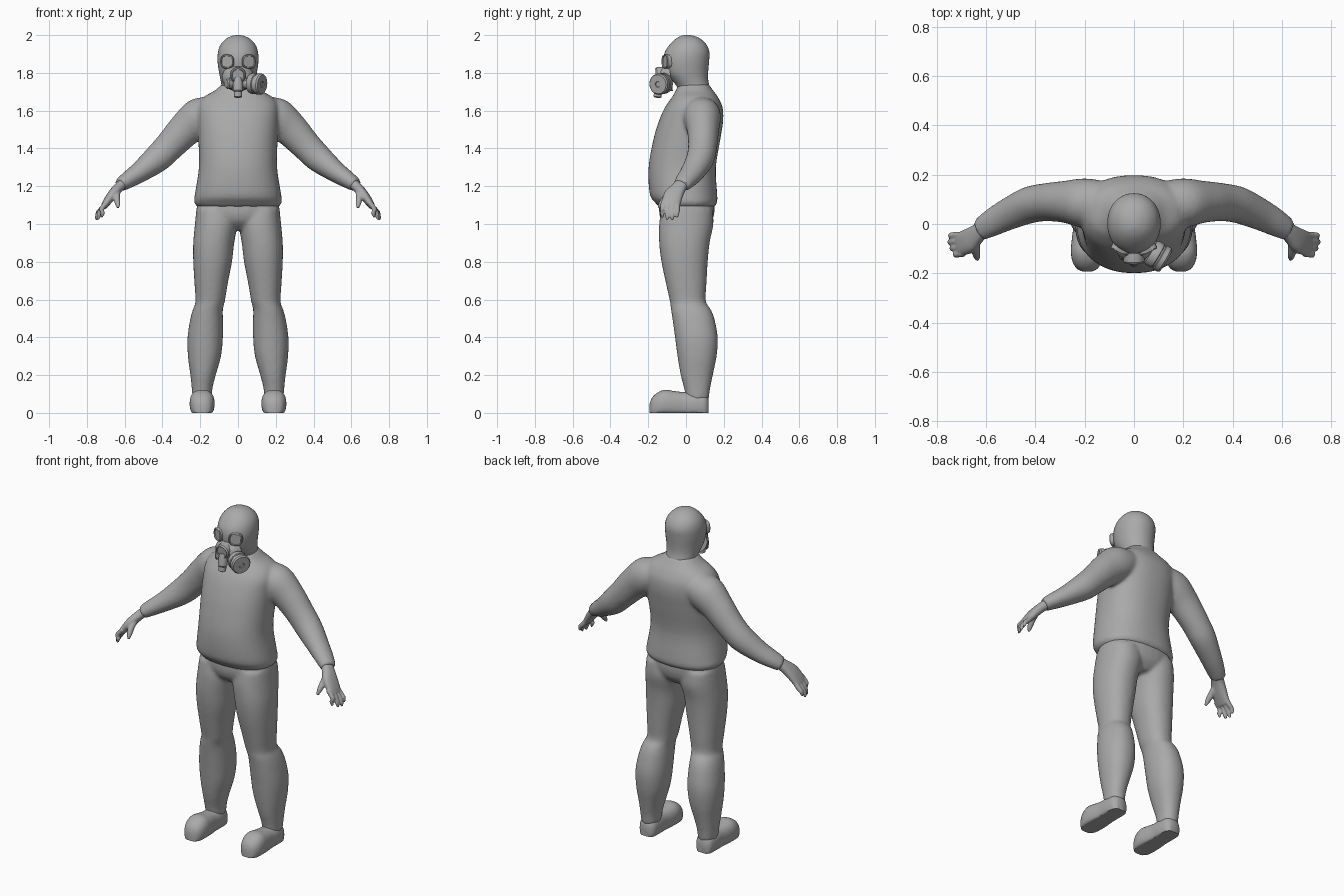
import bpy, bmesh, math
from mathutils import Vector

if "Cube" in bpy.data.objects:
    bpy.data.objects.remove(bpy.data.objects["Cube"])

grey = bpy.data.materials.new("matte grey")
grey.diffuse_color = (0.4, 0.4, 0.4, 1)
grey.use_nodes = True
grey.node_tree.nodes["Principled BSDF"].inputs["Base Color"].default_value = grey.diffuse_color
X, Y, Z = Vector((1, 0, 0)), Vector((0, 1, 0)), Vector((0, 0, 1))


def resample(rings, steps=4):
    """Catmull-Rom interpolation of (centre, u, v) rings."""
    out = []
    for i in range(len(rings) - 1):
        a, b, c, d = (rings[min(max(i + k, 0), len(rings) - 1)] for k in (-1, 0, 1, 2))
        for s in range(steps):
            t = s / steps
            out.append([0.5 * (2 * q + (r - p) * t + (2 * p - 5 * q + 4 * r - w) * t * t
                               + (3 * q - p - 3 * r + w) * t ** 3)
                        for p, q, r, w in zip(a, b, c, d)])
    return out + [rings[-1]]


def loft(bm, rings, power=2.0, n=32, mirror=1):
    """Closed tube through superelliptic rings."""
    loops = []
    for c, u, v in resample(rings):
        loop = []
        for k in range(n):
            a = 2 * math.pi * k / n
            ca, sa = math.cos(a), math.sin(a)
            p = c + u * math.copysign(abs(ca) ** (2 / power), ca) \
                  + v * math.copysign(abs(sa) ** (2 / power), sa)
            loop.append(bm.verts.new((p.x * mirror, p.y, p.z)))
        loops.append(loop)
    for lo, hi in zip(loops, loops[1:]):
        for k in range(n):
            bm.faces.new((lo[k], lo[(k + 1) % n], hi[(k + 1) % n], hi[k]))
    bm.faces.new(loops[0][::-1])
    bm.faces.new(loops[-1])


def level(rows):
    """Horizontal rings from (z, x min, x max, y front, y back)."""
    return [(Vector(((a + b) / 2, (f + k) / 2, z)), X * (b - a) / 2, Y * (k - f) / 2)
            for z, a, b, f, k in rows]


def limb(rows):
    """Rings square to a path from (x, y, z, width, thickness)."""
    pts = [Vector(r[:3]) for r in rows]
    rings = []
    for i, r in enumerate(rows):
        t = (pts[min(i + 1, len(pts) - 1)] - pts[max(i - 1, 0)]).normalized()
        u = (Y - t * t.y).normalized()
        rings.append((pts[i], u * r[3], t.cross(u) * r[4]))
    return rings


def finish(name, bm, voxel=0, smooth=6, angle=40):
    bmesh.ops.recalc_face_normals(bm, faces=bm.faces)
    me = bpy.data.meshes.new(name)
    bm.to_mesh(me)
    bm.free()
    ob = bpy.data.objects.new(name, me)
    bpy.context.collection.objects.link(ob)
    me.materials.append(grey)
    if voxel:
        m = ob.modifiers.new("fuse", 'REMESH')
        m.mode, m.voxel_size, m.use_smooth_shade = 'VOXEL', voxel, True
        m = ob.modifiers.new("soften", 'SMOOTH')
        m.factor, m.iterations = 0.5, smooth
    else:
        bpy.ops.object.select_all(action='DESELECT')
        bpy.context.view_layer.objects.active = ob
        ob.select_set(True)
        bpy.ops.object.shade_smooth_by_angle(angle=math.radians(angle))
    return ob


def lathe(name, centre, axis, profile, stretch=(1, 1), power=2.0, n=32):
    """Turned part: profile of (radius, height along axis)."""
    axis = Vector(axis).normalized()
    u = axis.cross(Z if abs(axis.z) < 0.9 else Y).normalized()
    v = u.cross(axis)
    bm = bmesh.new()
    loops = []
    for r, h in profile:
        loop = []
        for k in range(n):
            a = 2 * math.pi * k / n
            ca, sa = math.cos(a), math.sin(a)
            loop.append(bm.verts.new(
                Vector(centre) + axis * h
                + u * r * stretch[0] * math.copysign(abs(ca) ** (2 / power), ca)
                + v * r * stretch[1] * math.copysign(abs(sa) ** (2 / power), sa)))
        loops.append(loop)
    for lo, hi in zip(loops, loops[1:]):
        for k in range(n):
            bm.faces.new((lo[k], lo[(k + 1) % n], hi[(k + 1) % n], hi[k]))
    bm.faces.new(loops[0][::-1])
    bm.faces.new(loops[-1])
    return finish(name, bm, angle=35)


# sweater: torso and both sleeves
bm = bmesh.new()
loft(bm, level([(z, -w, w, f, k) for z, w, f, k in (
    (1.09, .215, -.14, .15), (1.115, .232, -.165, .165), (1.16, .228, -.192, .165),
    (1.3, .207, -.198, .158), (1.45, .21, -.172, .182), (1.55, .215, -.142, .197),
    (1.62, .215, -.11, .193), (1.67, .185, -.075, .17), (1.705, .125, -.055, .145),
    (1.74, .085, -.04, .12))]), 2.3, 48)
for s in (1, -1):
    loft(bm, limb([(.1, .08, 1.6, .09, .08), (.2, .085, 1.565, .1, .105),
                   (.28, .09, 1.50, .085, .092), (.36, .088, 1.415, .077, .08),
                   (.43, .075, 1.345, .074, .074), (.52, .035, 1.275, .064, .056),
                   (.585, 0, 1.232, .055, .045), (.625, -.025, 1.205, .045, .036)]), mirror=s)
finish("sweater", bm, .01)

# trousers: pelvis and both legs
bm = bmesh.new()
loft(bm, level([(.97, -.09, .09, -.08, .1), (1.01, -.17, .17, -.125, .135),
                (1.06, -.215, .215, -.142, .15), (1.13, -.215, .215, -.14, .15)]), 2.3)
for s in (1, -1):
    loft(bm, level([(1.08, .01, .22, -.13, .14), (1.0, .004, .228, -.142, .145),
                    (.9, .02, .237, -.142, .125), (.8, .032, .237, -.13, .115),
                    (.68, .055, .23, -.105, .108), (.59, .07, .225, -.085, .105),
                    (.55, .08, .238, -.08, .13), (.5, .08, .252, -.072, .15),
                    (.4, .08, .267, -.058, .168), (.3, .09, .265, -.045, .162),
                    (.2, .118, .252, -.028, .142), (.13, .135, .245, -.01, .128),
                    (.07, .14, .24, .0, .12)]), 2.2, 40, s)
finish("trousers", bm, .01)

# shoes with flat soles
for s, side in ((1, "left"), (-1, "right")):
    bm = bmesh.new()
    loft(bm, [(Vector((.19, y, h / 2 - .012)), X * w, Z * (h / 2 + .012)) for y, w, h in (
        (-.192, .02, .05), (-.18, .043, .08), (-.15, .06, .108), (-.11, .066, .122),
        (-.06, .062, .115), (-.01, .056, .11), (.05, .056, .11), (.1, .05, .1),
        (.12, .03, .075))], 2.4, 32, s)
    for v in bm.verts:
        v.co.z = max(v.co.z, 0)
    finish(side + "_shoe", bm, angle=50)

# hands: palm, four fingers and thumb
for s, side in ((1, "left"), (-1, "right")):
    bm = bmesh.new()
    loft(bm, limb([(.59, -.005, 1.23, .034, .028), (.63, -.035, 1.195, .038, .027),
                   (.665, -.065, 1.155, .05, .026), (.695, -.078, 1.115, .05, .021),
                   (.712, -.08, 1.09, .044, .016)]), 2.4, mirror=s)
    for i in range(4):
        y = -.043 - .026 * i
        tip = (.748, .75, .742, .722)[i]
        end = (1.035, 1.02, 1.022, 1.035)[i]
        loft(bm, limb([(.69, y, 1.12, .013, .014), (.722, y - .002, 1.08, .0135, .014),
                       (tip - .006, y - .004, end + .025, .0125, .0125),
                       (tip, y - .004, end, .006, .006)]), n=16, mirror=s)
    loft(bm, limb([(.64, -.055, 1.185, .018, .02), (.642, -.1, 1.145, .018, .018),
                   (.638, -.128, 1.112, .015, .015),
                   (.634, -.145, 1.085, .007, .007)]), n=16, mirror=s)
    finish(side + "_hand", bm, .005, 4)

# head and neck
bm = bmesh.new()
loft(bm, level([(z, -w, w, f, k) for z, w, f, k in (
    (1.66, .1, -.04, .14), (1.72, .088, -.045, .127), (1.76, .092, -.075, .118),
    (1.8, .1, -.108, .117), (1.86, .108, -.12, .122), (1.91, .106, -.112, .124),
    (1.95, .092, -.086, .108), (1.98, .064, -.055, .078), (1.995, .034, -.028, .045),
    (2.0, .012, -.01, .02))]), 2.1, 40)
finish("head", bm, angle=80)

# mask face piece, rimmed eye lenses
lathe("mask_face_piece", (0, -.08, 1.775), (0, -1, -.15),
      [(.085, 0), (.078, .025), (.062, .048), (.045, .06)], (1, .85))
for s, side in ((1, "left"), (-1, "right")):
    lathe(side + "_eye_lens", (s * .054, -.098, 1.86), (s * .42, -.9, 0),
          [(.04, -.015), (.04, .014), (.037, .018), (.033, .018), (.031, .012)],
          (.95, .92), 2.8)
    # side fittings
    lathe(side + "_mask_fitting", (s * .035, -.11, 1.745), (s * .85, -.45, -.05),
          [(.028, -.01), (.028, .025), (.022, .032)])

# speech port, exhale valve and its nozzle
lathe("speech_port", (0, -.13, 1.79), (0, -1, -.1),
      [(.042, -.02), (.042, .022), (.036, .03), (.032, .03), (.03, .024)])
lathe("exhale_valve", (0, -.14, 1.765), (0, -.12, -1),
      [(.02, -.01), (.026, .02), (.026, .06), (.021, .066), (.021, .092), (.012, .098)])

# round filter canister on one side
lathe("filter_canister", (.1, -.132, 1.742), (.84, -.5, -.08),
      [(.03, -.045), (.05, -.038), (.055, -.028), (.055, -.006), (.051, -.003), (.051, .003),
       (.056, .006), (.056, .026), (.05, .034), (.016, .034), (.014, .029)], n=40)
